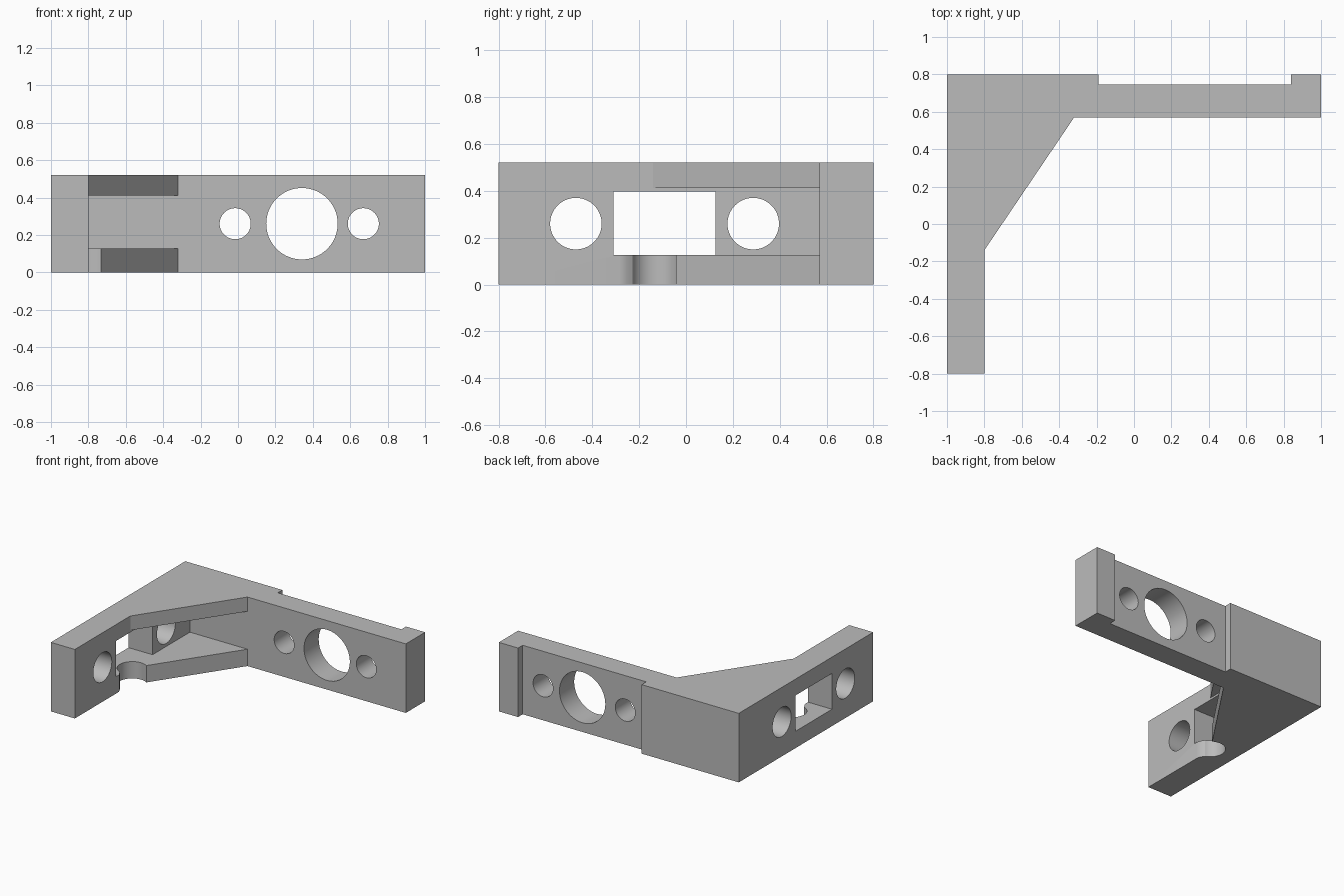
import bpy, bmesh, math
from mathutils import Matrix, Vector

if "Cube" in bpy.data.objects:
    bpy.data.objects.remove(bpy.data.objects["Cube"], do_unlink=True)

HEIGHT = 0.52
MID = HEIGHT / 2

grey = bpy.data.materials.new("plain grey")
grey.use_nodes = True
grey.diffuse_color = (0.5, 0.5, 0.5, 1)
grey.node_tree.nodes["Principled BSDF"].inputs["Base Color"].default_value = grey.diffuse_color


def finish(name, bm):
    bmesh.ops.recalc_face_normals(bm, faces=bm.faces)
    mesh = bpy.data.meshes.new(name)
    bm.to_mesh(mesh)
    bm.free()
    mesh.materials.append(grey)
    obj = bpy.data.objects.new(name, mesh)
    bpy.context.collection.objects.link(obj)
    return obj


def prism(name, outline, low, high):
    """Extrude a plan outline from one height to another."""
    bm = bmesh.new()
    face = bm.faces.new([bm.verts.new((x, y, low)) for x, y in outline])
    top = bmesh.ops.extrude_face_region(bm, geom=[face])["geom"]
    verts = [v for v in top if isinstance(v, bmesh.types.BMVert)]
    bmesh.ops.translate(bm, verts=verts, vec=(0, 0, high - low))
    return finish(name, bm)


def box_outline(x0, x1, y0, y1):
    return [(x0, y0), (x1, y0), (x1, y1), (x0, y1)]


def drill(name, centre, radius, axis):
    """Cylinder cutter along the given axis."""
    bm = bmesh.new()
    turn = Matrix.Rotation(math.pi / 2, 4, "Y" if axis == "X" else "X")
    bmesh.ops.create_cone(bm, cap_ends=True, segments=64, radius1=radius,
                          radius2=radius, depth=0.8,
                          matrix=Matrix.Translation(Vector(centre)) @ turn)
    return finish(name, bm)


def cut(obj, cutters):
    for cutter in cutters:
        cutter.hide_render = True
        cutter.hide_set(True)
        mod = obj.modifiers.new(cutter.name, "BOOLEAN")
        mod.operation = "DIFFERENCE"
        mod.solver = "EXACT"
        mod.object = cutter
        bpy.context.view_layer.objects.active = obj
        bpy.ops.object.modifier_apply(modifier=mod.name)


# Main parts
left_wall = prism("side_wall", box_outline(-1, -0.8, -0.8, 0.57), 0, HEIGHT)
back_wall = prism("back_wall", [
    (-1, 0.57), (1, 0.57), (1, 0.8), (0.84, 0.8), (0.84, 0.745),
    (-0.19, 0.745), (-0.19, 0.8), (-1, 0.8)], 0, HEIGHT)
brace = [(-0.8, -0.14), (-0.32, 0.57), (-0.8, 0.57)]
top_brace = prism("top_brace", brace, 0.412, HEIGHT)
bottom_brace = prism("bottom_brace", brace, 0, 0.127)

# Rounded relief with a soft lip, below the window
lip = [(-0.8, -0.285), (-0.803, -0.268), (-0.81, -0.252), (-0.819, -0.238)]
start, end = math.radians(250), math.radians(58)
arc = [(-0.79 + 0.104 * math.cos(a), -0.13 + 0.104 * math.sin(a))
       for a in (start + (end - start) * i / 28 for i in range(29))]
relief = prism("relief_cutter",
               lip + arc + [(-0.6, -0.06), (-0.6, -0.35)], -0.1, 0.2)
# Only the slab is cut in the brace, only the wall under the window in the wall
window = prism("window_cutter", box_outline(-1.2, -0.6, -0.31, 0.125), 0.127, 0.397)

# Round holes
side_holes = [drill(f"side_hole_cutter_{i}", (-0.9, y, MID), 0.11, "X")
              for i, y in enumerate((-0.47, 0.287))]
back_holes = [drill(f"back_hole_cutter_{i}", (x, 0.68, MID), r, "Y")
              for i, (x, r) in enumerate(((-0.015, 0.083), (0.342, 0.191), (0.67, 0.083)))]

cut(left_wall, [window, relief] + side_holes)
cut(back_wall, back_holes)
cut(bottom_brace, [relief])

# Smooth the bores while keeping edges crisp
for obj in (left_wall, back_wall, top_brace, bottom_brace):
    bpy.ops.object.select_all(action="DESELECT")
    obj.select_set(True)
    bpy.context.view_layer.objects.active = obj
    bpy.ops.object.shade_smooth_by_angle(angle=math.radians(30))

# Cutters are no longer needed
for cutter in [window, relief] + side_holes + back_holes:
    bpy.data.objects.remove(cutter, do_unlink=True)
